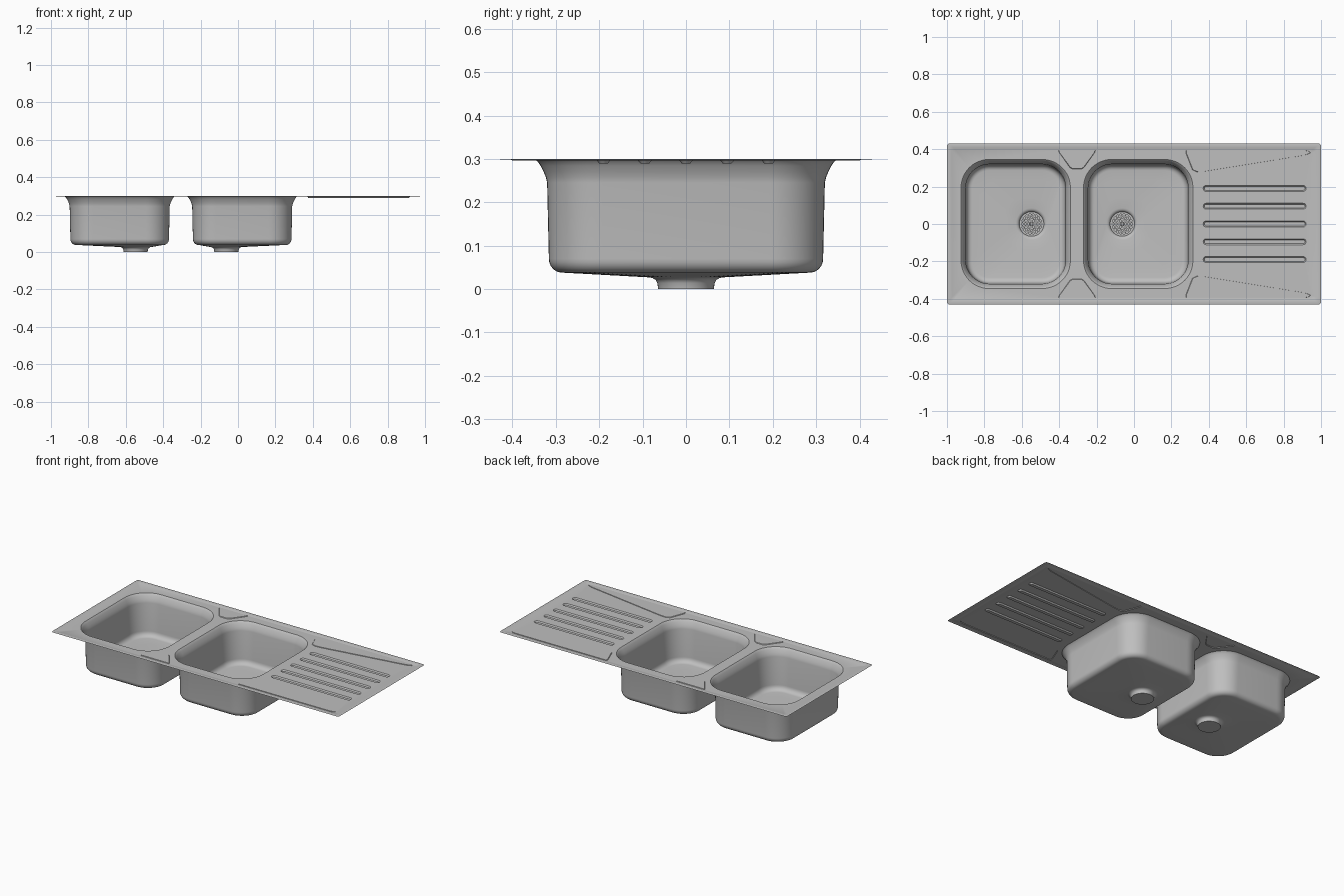
import bpy, bmesh, math

if "Cube" in bpy.data.objects:
    bpy.data.objects.remove(bpy.data.objects["Cube"])

TOP, DECK = 0.30, 0.2965          # rim height, recessed deck height
N = 12                            # segments per rounded corner

steel = bpy.data.materials.new("brushed steel")
steel.diffuse_color = (0.52, 0.52, 0.52, 1)
steel.use_nodes = True
steel.node_tree.nodes["Principled BSDF"].inputs["Base Color"].default_value = steel.diffuse_color


def rrect(cx, cy, hx, hy, r, n=N):
    """Rounded rectangle outline; hx = hy = r gives a circle."""
    pts = []
    for k, (sx, sy) in enumerate([(1, 1), (-1, 1), (-1, -1), (1, -1)]):
        for i in range(n + 1):
            a = math.pi / 2 * (k + i / n)
            pts.append((cx + sx * (hx - r) + r * math.cos(a),
                        cy + sy * (hy - r) + r * math.sin(a)))
    return pts


def scaled(pts, inset):
    """Shrink a convex outline towards its middle by about `inset`."""
    cx = sum(p[0] for p in pts) / len(pts)
    cy = sum(p[1] for p in pts) / len(pts)
    out = []
    for x, y in pts:
        d = math.hypot(x - cx, y - cy)
        out.append((cx + (x - cx) * (1 - inset / d), cy + (y - cy) * (1 - inset / d)))
    return out


def ring(bm, pts, z):
    return [bm.verts.new((x, y, z)) for x, y in pts]


def loft(bm, rings, cap=False):
    for a, b in zip(rings, rings[1:]):
        for i in range(len(a)):
            j = (i + 1) % len(a)
            bm.faces.new((a[i], a[j], b[j], b[i]))
    if cap:
        bm.faces.new(rings[-1])


def fill(bm, loops):
    """Fill the area between an outer loop and its holes."""
    edges = []
    for lp in loops:
        for i in range(len(lp)):
            pair = (lp[i], lp[(i + 1) % len(lp)])
            edges.append(bm.edges.get(pair) or bm.edges.new(pair))
    bmesh.ops.triangle_fill(bm, use_beauty=True, use_dissolve=False,
                            edges=edges, normal=(0, 0, 1))


def finish(bm, name):
    bmesh.ops.remove_doubles(bm, verts=bm.verts[:], dist=1e-5)
    bmesh.ops.recalc_face_normals(bm, faces=bm.faces[:])
    if sum(f.normal.z * f.calc_area() for f in bm.faces) < 0:
        bmesh.ops.reverse_faces(bm, faces=bm.faces[:])
    me = bpy.data.meshes.new(name)
    bm.to_mesh(me)
    bm.free()
    me.materials.append(steel)
    ob = bpy.data.objects.new(name, me)
    bpy.context.collection.objects.link(ob)
    bpy.ops.object.select_all(action='DESELECT')
    ob.select_set(True)
    bpy.context.view_layer.objects.active = ob
    bpy.ops.object.shade_smooth_by_angle(angle=math.radians(35))
    return ob


BOWLS = [("left", -0.6325, 0.085), ("right", 0.0225, -0.085)]
HX, HY, R = 0.2925, 0.345, 0.15   # bowl opening

# --- deck: rim, recessed surface, grooves and raised corner panels
bm = bmesh.new()
rim = [ring(bm, rrect(0, 0, 1 - d, 0.43 - d, r, 4), z)
       for d, r, z in [(0, 0.014, TOP - 0.001), (0.006, 0.012, TOP),
                       (0.022, 0.012, TOP), (0.030, 0.012, DECK)]]
loft(bm, rim)
loops = [rim[-1]]
for _, cx, _ in BOWLS:
    loops.append(ring(bm, rrect(cx, 0, HX, HY, R), DECK))
for k in range(-2, 3):            # drainer grooves
    rs = [ring(bm, rrect(0.645, 0.095 * k, 0.275 - d, 0.016 - d, 0.0155 - d, 5), z)
          for d, z in [(0, DECK), (0.003, 0.2935), (0.006, 0.2895)]]
    loft(bm, rs, cap=True)
    loops.append(rs[0])
wedge = [(0.278, 0.393), (0.278, 0.378), (0.312, 0.290), (0.335, 0.279), (0.375, 0.281),
         (0.915, 0.368), (0.945, 0.380), (0.935, 0.390), (0.915, 0.393)]
trapezoid = [(-0.403, 0.393), (-0.402, 0.385), (-0.343, 0.302), (-0.328, 0.293),
             (-0.282, 0.293), (-0.267, 0.302), (-0.208, 0.385), (-0.207, 0.393)]
for shape in (wedge, trapezoid):  # panels level with the rim, front and back
    for s in (1, -1):
        pts = [(x, s * y) for x, y in shape]
        rs = [ring(bm, pts, DECK), ring(bm, scaled(pts, 0.003), TOP)]
        loft(bm, rs, cap=True)
        loops.append(rs[0])
fill(bm, loops)
finish(bm, "deck")

# --- bowls with off-centre drains
for side, cx, off in BOWLS:
    dx = cx + off
    bm = bmesh.new()
    # flared lip, wall, rounded foot: (inset, height, corner radius)
    prof = [(0, DECK, 0.15), (0.004, 0.293, 0.147), (0.010, 0.284, 0.142),
            (0.017, 0.270, 0.136), (0.022, 0.258, 0.131), (0.025, 0.245, 0.128),
            (0.029, 0.070, 0.122)]
    for i in range(1, 7):
        a = math.pi / 2 * i / 6
        prof.append((0.029 + 0.03 * (1 - math.cos(a)), 0.070 - 0.032 * math.sin(a),
                     0.122 - 0.03 * (1 - math.cos(a))))
    rs = [ring(bm, rrect(cx, 0, HX - d, HY - d, r), z) for d, z, r in prof]
    # floor falls towards the drain
    d, z, r = prof[-1]
    edge = rrect(cx, 0, HX - d, HY - d, r)
    hole = rrect(dx, 0, 0.085, 0.085, 0.085)
    for t in (0.25, 0.5, 0.75, 1):
        rs.append(ring(bm, [(a[0] + (b[0] - a[0]) * t, a[1] + (b[1] - a[1]) * t)
                            for a, b in zip(edge, hole)], z + (0.027 - z) * t))
    # drain well
    for q, h in [(0.077, 0.0255), (0.070, 0.021), (0.066, 0.014), (0.064, 0)]:
        rs.append(ring(bm, rrect(dx, 0, q, q, q), h))
    loft(bm, rs, cap=True)
    finish(bm, side + "_bowl")

    # strainer plate with rings of holes
    bm = bmesh.new()
    loops = [ring(bm, rrect(dx, 0, 0.0655, 0.0655, 0.0655), 0.013)]
    for count, rad in [(6, 0.018), (12, 0.034), (18, 0.050)]:
        for i in range(count):
            a = 2 * math.pi * i / count
            c = [(dx + rad * math.cos(a) + 0.0055 * math.cos(b * math.pi / 5),
                  rad * math.sin(a) + 0.0055 * math.sin(b * math.pi / 5)) for b in range(10)]
            loops.append(ring(bm, c, 0.013))
    fill(bm, loops)
    # centre screw
    loft(bm, [ring(bm, rrect(dx, 0, q, q, q, 4), h)
              for q, h in [(0.009, 0.0132), (0.009, 0.015), (0.007, 0.0165)]], cap=True)
    finish(bm, side + "_strainer")
